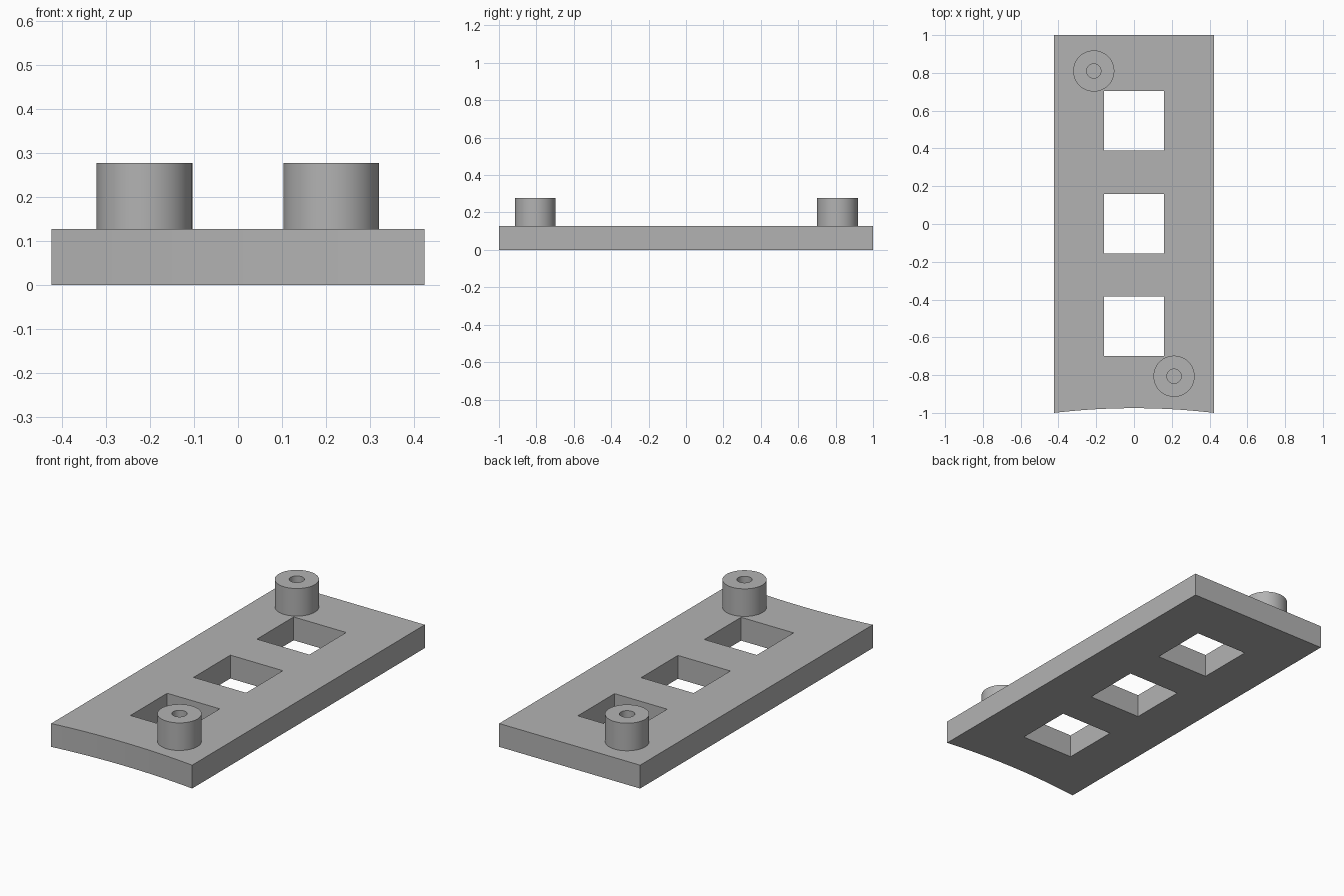
import bpy, bmesh, math

default = bpy.data.objects.get("Cube")
if default:
    bpy.data.objects.remove(default, do_unlink=True)

GREY = (0.45, 0.45, 0.45, 1)
grey = bpy.data.materials.new("plain grey")
grey.use_nodes = True
grey.diffuse_color = GREY
grey.node_tree.nodes["Principled BSDF"].inputs["Base Color"].default_value = GREY

HALF_W, PLATE_TOP, BOSS_TOP = 0.424, 0.127, 0.277


def finish(bm, name):
    """Turn the bmesh into a shaded, coloured object."""
    bmesh.ops.recalc_face_normals(bm, faces=bm.faces)
    mesh = bpy.data.meshes.new(name)
    bm.to_mesh(mesh)
    bm.free()
    mesh.materials.append(grey)
    obj = bpy.data.objects.new(name, mesh)
    bpy.context.collection.objects.link(obj)
    bpy.ops.object.select_all(action='DESELECT')
    obj.select_set(True)
    bpy.context.view_layer.objects.active = obj
    bpy.ops.object.shade_smooth_by_angle(angle=math.radians(30))
    return obj


def add_loop(bm, points):
    verts = [bm.verts.new((x, y, 0)) for x, y in points]
    for a, b in zip(verts, verts[1:] + verts[:1]):
        bm.edges.new((a, b))


# Plate: outline with a shallow concave front edge, and three square windows
bm = bmesh.new()
steps, sag = 20, 0.025
radius = (HALF_W ** 2 + sag ** 2) / (2 * sag)
front = []
for i in range(steps + 1):
    x = HALF_W * (2 * i / steps - 1)
    front.append((x, -1 + sag - radius + math.sqrt(radius ** 2 - x ** 2)))
add_loop(bm, front + [(HALF_W, 1), (-HALF_W, 1)])
h = 0.158
for cy in (-0.541, 0.002, 0.546):
    add_loop(bm, [(-h, cy - h), (h, cy - h), (h, cy + h), (-h, cy + h)])
bmesh.ops.triangle_fill(bm, use_beauty=True, edges=bm.edges[:], normal=(0, 0, 1))
top = bmesh.ops.extrude_face_region(bm, geom=bm.faces[:])["geom"]
bmesh.ops.translate(bm, vec=(0, 0, PLATE_TOP),
                    verts=[g for g in top if isinstance(g, bmesh.types.BMVert)])
finish(bm, "plate")


# Bosses: tubes standing on the plate, the plate closing the bore below
def boss(name, cx, cy, outer=0.109, bore=0.038, sides=48):
    bm = bmesh.new()
    profile = [(outer, PLATE_TOP), (outer, BOSS_TOP), (bore, BOSS_TOP), (bore, PLATE_TOP)]
    verts = [bm.verts.new((r, 0, z)) for r, z in profile]
    edges = [bm.edges.new(pair) for pair in zip(verts, verts[1:])]
    bmesh.ops.spin(bm, geom=verts + edges, cent=(0, 0, 0), axis=(0, 0, 1),
                   angle=math.tau, steps=sides, use_merge=True)
    bmesh.ops.remove_doubles(bm, verts=bm.verts, dist=1e-5)
    bmesh.ops.translate(bm, vec=(cx, cy, 0), verts=bm.verts)
    return finish(bm, name)


boss("front_left_boss", 0.212, -0.806)
boss("back_right_boss", -0.213, 0.81)
